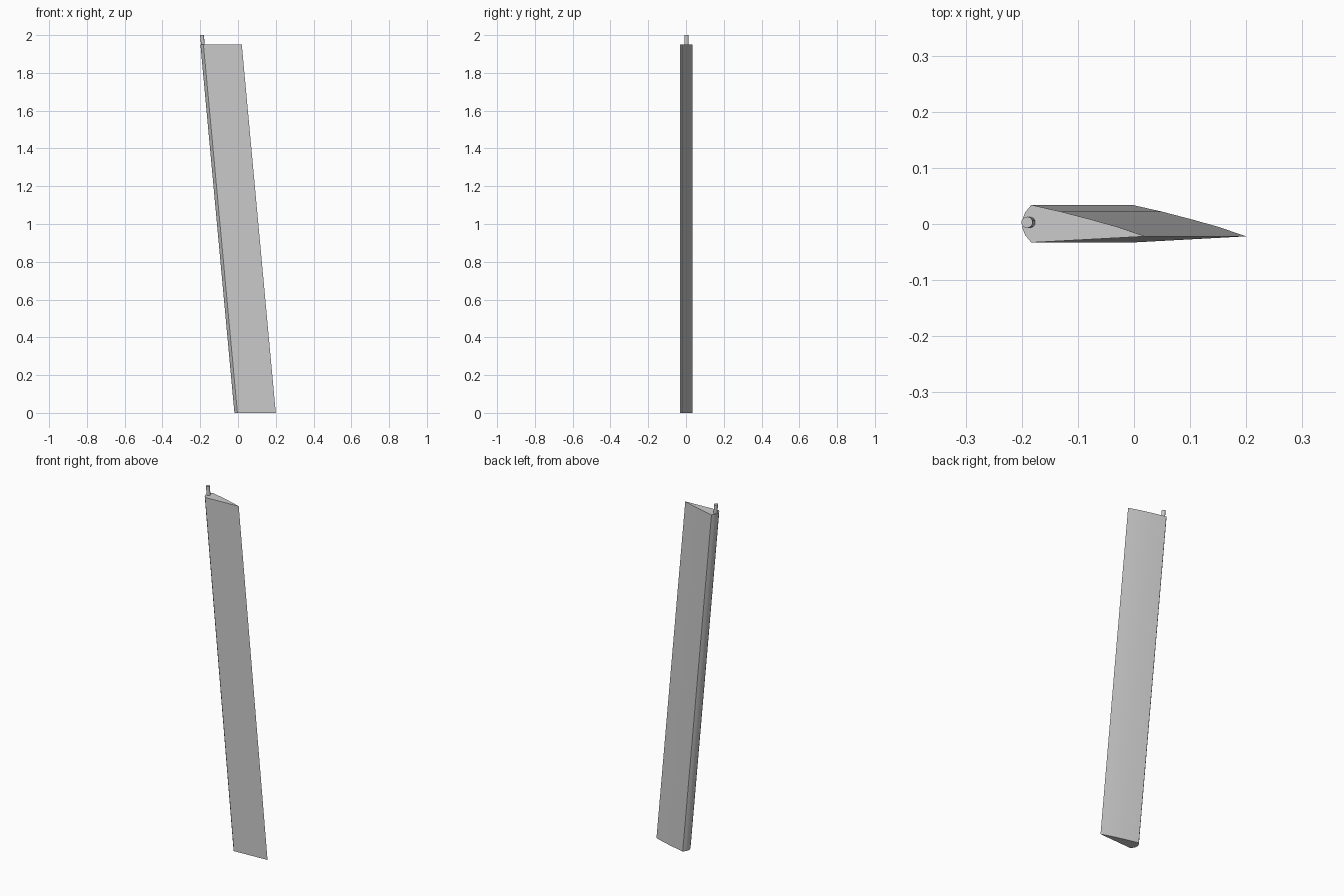
import bpy
import bmesh
import math

cube = bpy.data.objects.get("Cube")
if cube:
    bpy.data.objects.remove(cube, do_unlink=True)

# One plain grey for the whole blade
grey = bpy.data.materials.new("light_grey")
grey.use_nodes = True
colour = (0.6, 0.6, 0.6, 1.0)
grey.diffuse_color = colour
grey.node_tree.nodes["Principled BSDF"].inputs["Base Color"].default_value = colour

BLADE_TOP = 1.95
LEAN = 0.18 / BLADE_TOP  # sideways lean per unit of height


def leaning_prism(name, profile, z0, z1):
    """Extrude a profile, given at blade-top height, along the leaning axis."""
    bm = bmesh.new()
    rings = [[bm.verts.new((x + LEAN * (BLADE_TOP - z), y, z)) for x, y in profile]
             for z in (z0, z1)]
    low, high = rings
    bm.faces.new(low)
    bm.faces.new(high)
    n = len(profile)
    for i in range(n):
        j = (i + 1) % n
        bm.faces.new((low[i], low[j], high[j], high[i]))
    bmesh.ops.recalc_face_normals(bm, faces=bm.faces[:])
    mesh = bpy.data.meshes.new(name)
    bm.to_mesh(mesh)
    bm.free()
    mesh.materials.append(grey)
    obj = bpy.data.objects.new(name, mesh)
    bpy.context.collection.objects.link(obj)
    bpy.ops.object.select_all(action='DESELECT')
    obj.select_set(True)
    bpy.context.view_layer.objects.active = obj
    bpy.ops.object.shade_smooth_by_angle(angle=math.radians(30))
    return obj


# Blade: rounded nose, gently bulged back, thin trailing edge, flat front
blade_profile = [
    (-0.183, -0.033), (-0.194, -0.02), (-0.199, -0.007), (-0.199, 0.007),
    (-0.194, 0.021), (-0.183, 0.034),
    (-0.13, 0.022), (-0.08, 0.009), (-0.03, -0.005), (0.02, -0.022),
]
leaning_prism("blade", blade_profile, 0.0, BLADE_TOP)

# Pivot pin standing on the top near the nose
pin_profile = [(-0.186 + 0.01 * math.cos(a), 0.003 + 0.01 * math.sin(a))
               for a in (math.tau * i / 16 for i in range(16))]
leaning_prism("pivot_pin", pin_profile, BLADE_TOP - 0.02, 2.0)
